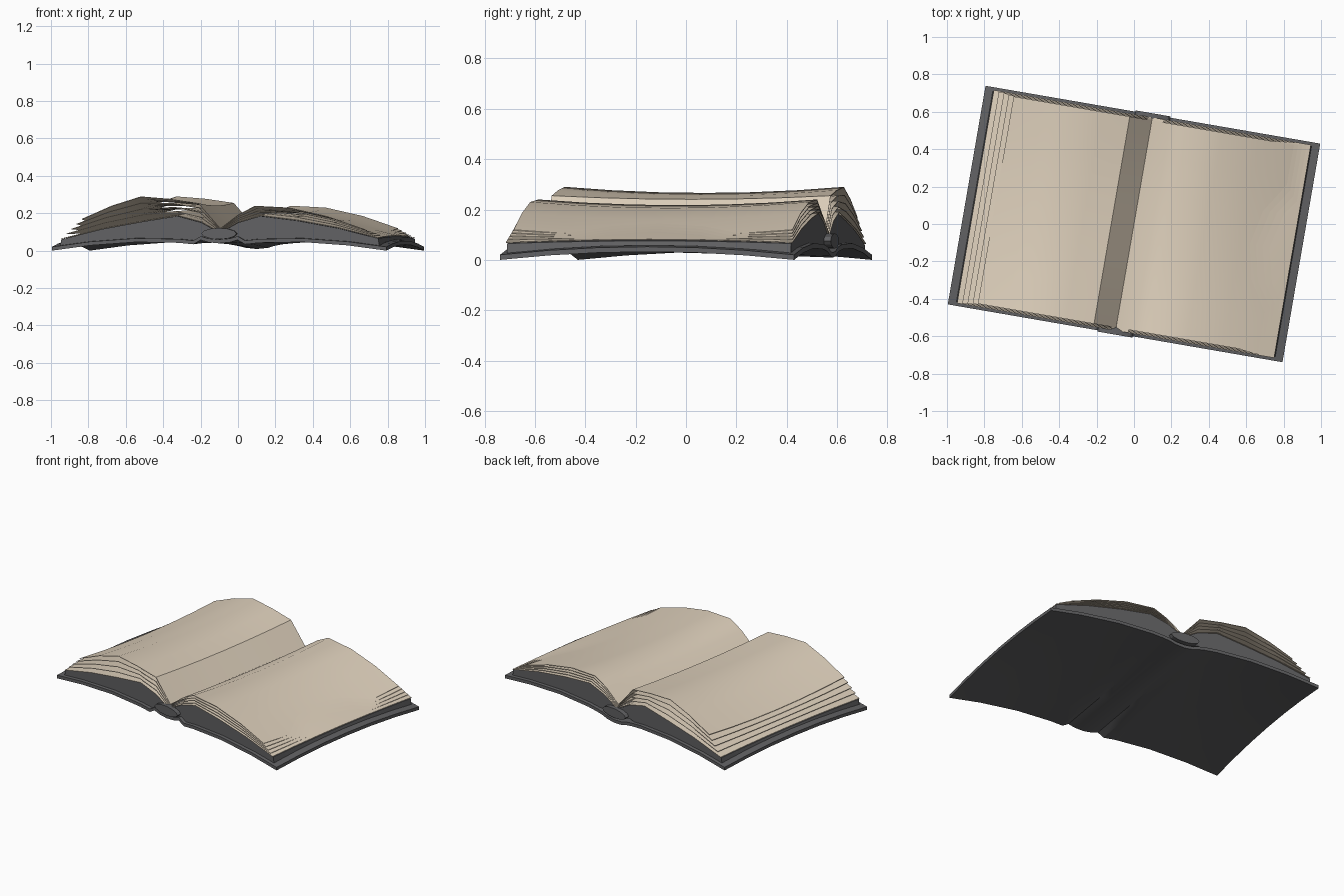
import bpy, math
from mathutils import Matrix

if "Cube" in bpy.data.objects:
    bpy.data.objects.remove(bpy.data.objects["Cube"])

ROT = Matrix.Rotation(math.radians(-9.8), 4, 'Z')   # the book lies slightly turned


def material(name, col):
    m = bpy.data.materials.new(name)
    m.diffuse_color = (*col, 1)
    m.use_nodes = True
    m.node_tree.nodes["Principled BSDF"].inputs["Base Color"].default_value = m.diffuse_color
    return m


paper = material("paper", (0.73, 0.63, 0.50))
grey = material("dark_grey", (0.12, 0.12, 0.125))


def loft(name, loop, half, bend, mat, tilt=0.0, steps=6):
    """Sweep a closed (u, z) loop along the page height.
    bend(u, i) is how far the middle rises above the two ends."""
    n = len(loop)
    verts, faces = [], []
    for k in range(steps + 1):
        t = -1 + 2 * k / steps
        for i, (u, z) in enumerate(loop):
            dz = bend(u, i) * (1 - t * t)
            if abs(u) < 0.12:
                dz -= tilt * t
            verts.append((u, t * half, max(0, z + dz)))
    for k in range(steps):
        for i in range(n):
            j = (i + 1) % n
            faces.append((k * n + i, k * n + j, (k + 1) * n + j, (k + 1) * n + i))
    faces.append(tuple(reversed(range(n))))
    faces.append(tuple(range(steps * n, steps * n + n)))
    me = bpy.data.meshes.new(name)
    me.from_pydata(verts, [], faces)
    me.transform(ROT)
    me.materials.append(mat)
    ob = bpy.data.objects.new(name, me)
    bpy.context.collection.objects.link(ob)
    import bmesh
    bm = bmesh.new()
    bm.from_mesh(me)
    bmesh.ops.recalc_face_normals(bm, faces=bm.faces)
    bm.to_mesh(me)
    bm.free()
    bpy.ops.object.select_all(action='DESELECT')
    ob.select_set(True)
    bpy.context.view_layer.objects.active = ob
    bpy.ops.object.shade_smooth_by_angle(angle=math.radians(30))
    return ob


def thick(profile, t):
    return profile + [(u, z + t) for u, z in reversed(profile)]


def cover_bend(u, i=0):
    return 0.004 + 0.028 * abs(u) / 0.9


# cover: two arched boards with a rounded spine between grooves
half_cover = [(0.06, 0.03), (0.10, 0.042), (0.14, 0.034), (0.22, 0.042),
              (0.45, 0.046), (0.70, 0.028), (0.908, 0.0)]
cover = [(-u, z) for u, z in reversed(half_cover)] + [(0, 0.024)] + half_cover
loft("cover", thick(cover, 0.02), 0.593, cover_bend, grey, tilt=0.015)

# spine lining: lens shaped roll at the foot of the gutter
lens = [(0.095 * math.cos(a), 0.083 + 0.03 * math.sin(a))
        for a in (2 * math.pi * k / 12 for k in range(12))]
loft("spine_lining", lens, 0.6, lambda u, i: 0.0, grey, tilt=0.008)

# settings per side: direction, block top profile, top leaf profile
sides = {
    "left": (-1, [(0.0, 0.095), (0.10, 0.15), (0.23, 0.185), (0.42, 0.155), (0.64, 0.115), (0.86, 0.06)],
             [(0.0, 0.115), (0.12, 0.25), (0.27, 0.272), (0.43, 0.285), (0.59, 0.235), (0.75, 0.165)]),
    "right": (1, [(0.0, 0.095), (0.10, 0.15), (0.22, 0.185), (0.42, 0.16), (0.64, 0.12), (0.86, 0.065)],
              [(0.0, 0.115), (0.10, 0.19), (0.19, 0.235), (0.38, 0.225), (0.58, 0.18), (0.77, 0.115)]),
}
LEAVES = 5
for side, (s, low, high) in sides.items():
    # closed page block resting on the cover
    base = [(u, z + 0.021) for u, z in half_cover[:-1]] + [(0.865, 0.027)]
    base = [(0.0, 0.06)] + base
    nb = len(base)
    loop = [(s * u, z) for u, z in base + list(reversed(low))]
    loft(side + "_page_block", loop, 0.572,
         lambda u, i: cover_bend(u) if i < nb else 0.012 * abs(u), grey)
    # fanned loose leaves, each stepped in and lifted further
    for k in range(LEAVES):
        f = k / (LEAVES - 1)
        prof = [(s * (a[0] + (b[0] - a[0]) * f), a[1] + (b[1] - a[1]) * f + 0.002)
                for a, b in zip(low, high)]
        loft(f"{side}_leaf_{k + 1}", thick(prof, 0.003), 0.578 - 0.004 * k,
             lambda u, i, f=f: (0.012 * (1 - f) - 0.024 * f) * min(1, abs(u) / 0.2), paper)
